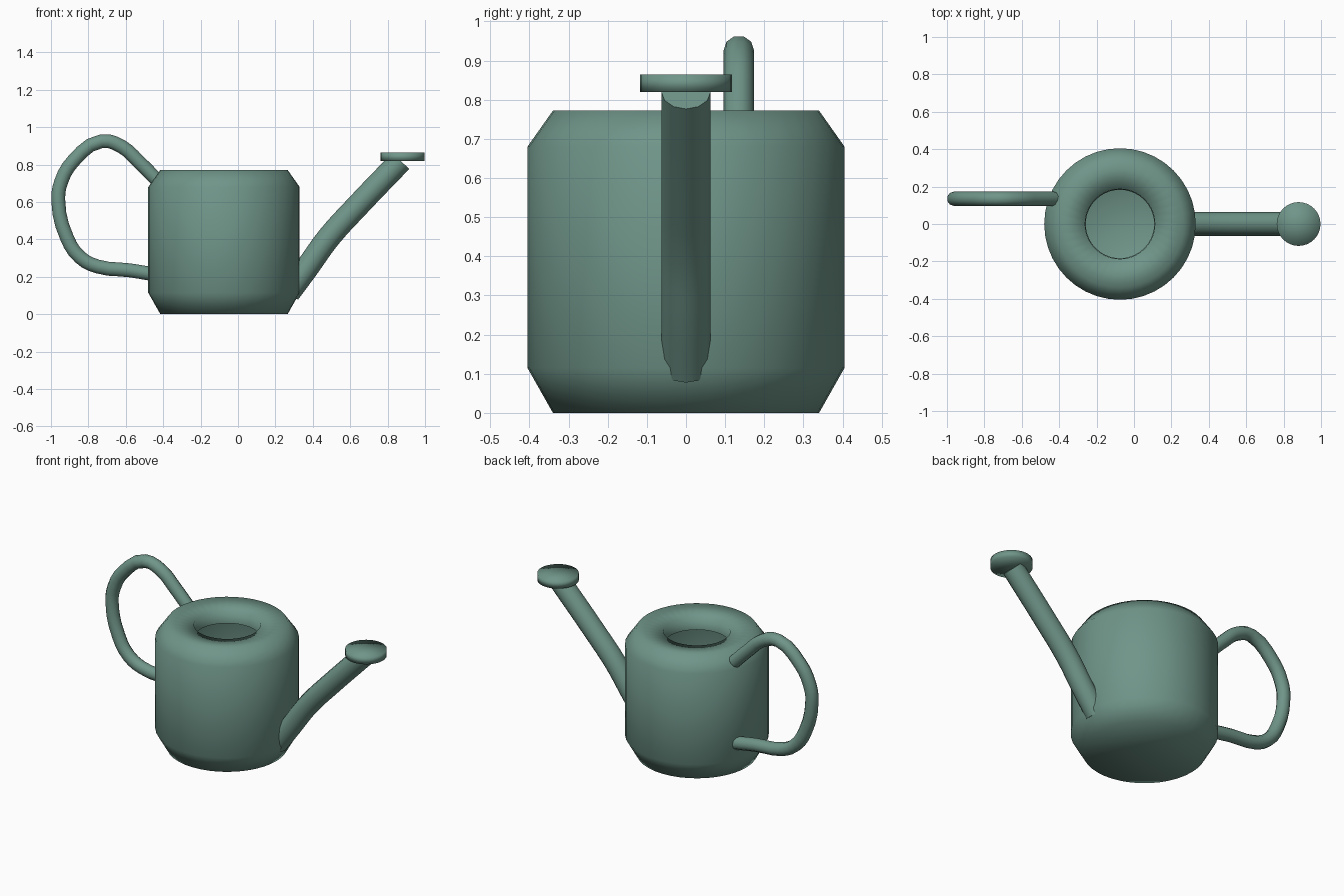
import bpy, math

if "Cube" in bpy.data.objects:
    bpy.data.objects.remove(bpy.data.objects["Cube"])


def lathe(name, profile, centre, sides):
    """Revolve (radius, z) points; a zero radius becomes a single pole vertex."""
    verts, faces, rings = [], [], []
    for r, z in profile:
        n = 1 if r == 0 else sides
        rings.append([len(verts) + i for i in range(n)])
        for i in range(n):
            a = 2 * math.pi * i / sides
            verts.append((centre[0] + r * math.cos(a), centre[1] + r * math.sin(a), z))
    for a, b in zip(rings, rings[1:]):
        for i in range(sides):
            j = (i + 1) % sides
            if len(a) == 1:
                faces.append((a[0], b[j], b[i]))
            elif len(b) == 1:
                faces.append((a[i], a[j], b[0]))
            else:
                faces.append((a[i], a[j], b[j], b[i]))
    mesh = bpy.data.meshes.new(name)
    mesh.from_pydata(verts, [], faces)
    mesh.shade_smooth()
    return finish(name, mesh)


def tube(name, points, y, radius, bevel_res, steps):
    """Round tube along a smooth path of (x, z) points at a fixed y."""
    curve = bpy.data.curves.new(name + "_path", 'CURVE')
    curve.dimensions = '3D'
    curve.bevel_depth = radius
    curve.bevel_resolution = bevel_res
    curve.resolution_u = steps
    curve.use_fill_caps = True
    spline = curve.splines.new('BEZIER')
    spline.bezier_points.add(len(points) - 1)
    for p, (x, z) in zip(spline.bezier_points, points):
        p.co = (x, y, z)
        p.handle_left_type = p.handle_right_type = 'AUTO'
    path = bpy.data.objects.new(name + "_path", curve)
    bpy.context.collection.objects.link(path)
    bpy.context.view_layer.update()
    deps = bpy.context.evaluated_depsgraph_get()
    mesh = bpy.data.meshes.new_from_object(path.evaluated_get(deps))
    bpy.data.objects.remove(path)
    obj = finish(name, mesh)
    bpy.ops.object.select_all(action='DESELECT')
    obj.select_set(True)
    bpy.context.view_layer.objects.active = obj
    bpy.ops.object.shade_smooth_by_angle(angle=math.radians(50))
    return obj


def finish(name, mesh):
    mesh.name = name
    mesh.materials.clear()
    mesh.materials.append(green)
    obj = bpy.data.objects.new(name, mesh)
    bpy.context.collection.objects.link(obj)
    return obj


green = bpy.data.materials.new("green_enamel")
green.diffuse_color = (0.16, 0.30, 0.25, 1)
green.use_nodes = True
green.node_tree.nodes["Principled BSDF"].inputs["Base Color"].default_value = green.diffuse_color

# Tank: chamfered drum, open at the top with a short lip turned down inside
lathe("tank", [(0, 0), (0.34, 0), (0.405, 0.115), (0.405, 0.68), (0.34, 0.772),
               (0.187, 0.755), (0.183, 0.68)], (-0.075, 0), 40)

# Spout: curved pipe rising from the base of the tank
tube("spout", [(0.27, 0.115), (0.37, 0.25), (0.485, 0.41), (0.635, 0.575), (0.87, 0.82)],
     0, 0.063, 4, 4)

# Sprinkler head: flat disc on the spout tip
lathe("sprinkler_head", [(0, 0.82), (0.117, 0.82), (0.117, 0.864), (0, 0.864)], (0.88, 0), 32)

# Handle: looped tube, set off towards the back
tube("handle", [(-0.43, 0.715), (-0.53, 0.815), (-0.62, 0.895), (-0.73, 0.925),
                (-0.88, 0.82), (-0.945, 0.71), (-0.961, 0.61), (-0.915, 0.41),
                (-0.845, 0.305), (-0.75, 0.255), (-0.58, 0.235), (-0.43, 0.21)],
     0.135, 0.039, 3, 3)
